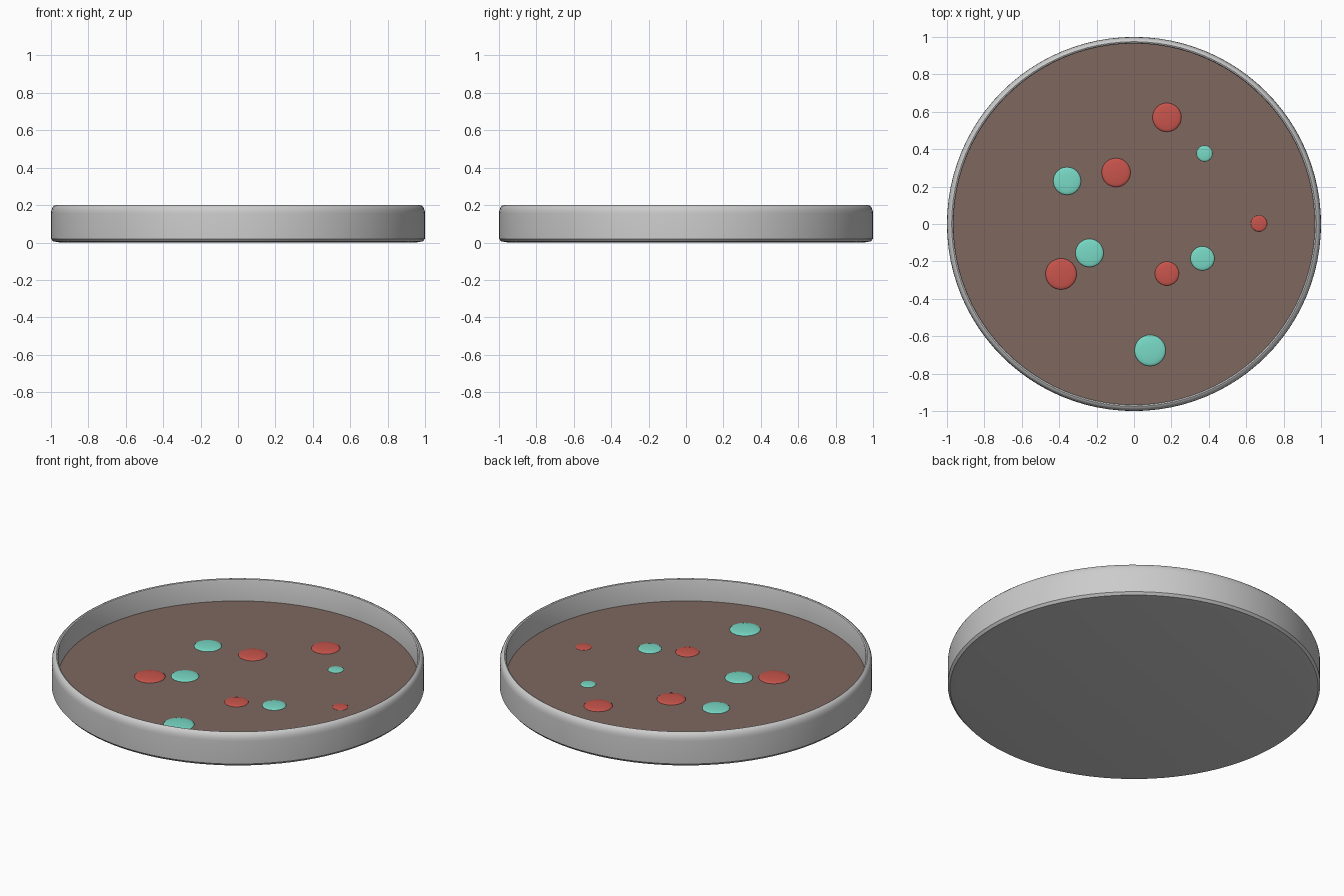
import bpy, math

if "Cube" in bpy.data.objects:
    bpy.data.objects.remove(bpy.data.objects["Cube"])

SEG = 96
AGAR_Z = 0.07


def material(name, rgb):
    m = bpy.data.materials.new(name)
    m.diffuse_color = (*rgb, 1.0)
    m.use_nodes = True
    m.node_tree.nodes["Principled BSDF"].inputs["Base Color"].default_value = m.diffuse_color
    return m


glass = material("grey glass", (0.60, 0.60, 0.60))
brown = material("brown agar", (0.21, 0.135, 0.114))
red = material("red", (0.58, 0.09, 0.072))
teal = material("teal", (0.19, 0.70, 0.565))


def lathe(name, profile, mat, seg=SEG, loc=(0, 0, 0), angle=35):
    """Revolve (radius, z) points around z; radius 0 becomes a pole."""
    verts, faces, rings = [], [], []
    for r, z in profile:
        start = len(verts)
        if r == 0:
            verts.append((0, 0, z))
            rings.append([start] * seg)
        else:
            for i in range(seg):
                a = 2 * math.pi * i / seg
                verts.append((r * math.cos(a), r * math.sin(a), z))
            rings.append(list(range(start, start + seg)))
    for a, b in zip(rings, rings[1:]):
        for i in range(seg):
            j = (i + 1) % seg
            quad = [a[i], a[j], b[j], b[i]]
            faces.append(list(dict.fromkeys(quad)))
    me = bpy.data.meshes.new(name)
    me.from_pydata(verts, [], faces)
    me.materials.append(mat)
    ob = bpy.data.objects.new(name, me)
    ob.location = loc
    bpy.context.collection.objects.link(ob)
    bpy.ops.object.select_all(action='DESELECT')
    ob.select_set(True)
    bpy.context.view_layer.objects.active = ob
    bpy.ops.object.shade_smooth_by_angle(angle=math.radians(angle))
    return ob


# Shallow dish: underside, outer wall, rounded rim, inner wall, floor
lathe("dish", [(0, 0), (0.95, 0), (0.988, 0.006), (1.0, 0.02), (1.0, 0.155),
               (0.998, 0.172), (0.992, 0.187), (0.984, 0.196), (0.975, 0.2),
               (0.968, 0.197), (0.965, 0.19), (0.965, 0.02), (0, 0.02)], glass)

# Agar filling
lathe("agar", [(0, 0.021), (0.965, 0.021), (0.965, AGAR_Z), (0, AGAR_Z)], brown)

# Low domed colonies: x, y, radius
RED_SPOTS = [(0.176, 0.57, 0.077), (-0.096, 0.275, 0.077), (0.668, 0.003, 0.043),
             (0.176, -0.265, 0.064), (-0.39, -0.267, 0.083)]
TEAL_SPOTS = [(0.377, 0.377, 0.042), (-0.358, 0.23, 0.074), (-0.238, -0.155, 0.075),
              (0.366, -0.184, 0.064), (0.086, -0.676, 0.083)]
for label, mat, spots in (("red_colony", red, RED_SPOTS), ("teal_colony", teal, TEAL_SPOTS)):
    for n, (x, y, r) in enumerate(spots, 1):
        h = r * 0.12
        dome = [(r, -0.002)]
        for k in range(5):
            t = math.pi / 2 * k / 5
            dome.append((r * math.cos(t), h * math.sin(t)))
        dome.append((0, h))
        lathe(f"{label}_{n}", dome, mat, 32, (x, y, AGAR_Z), 60)
